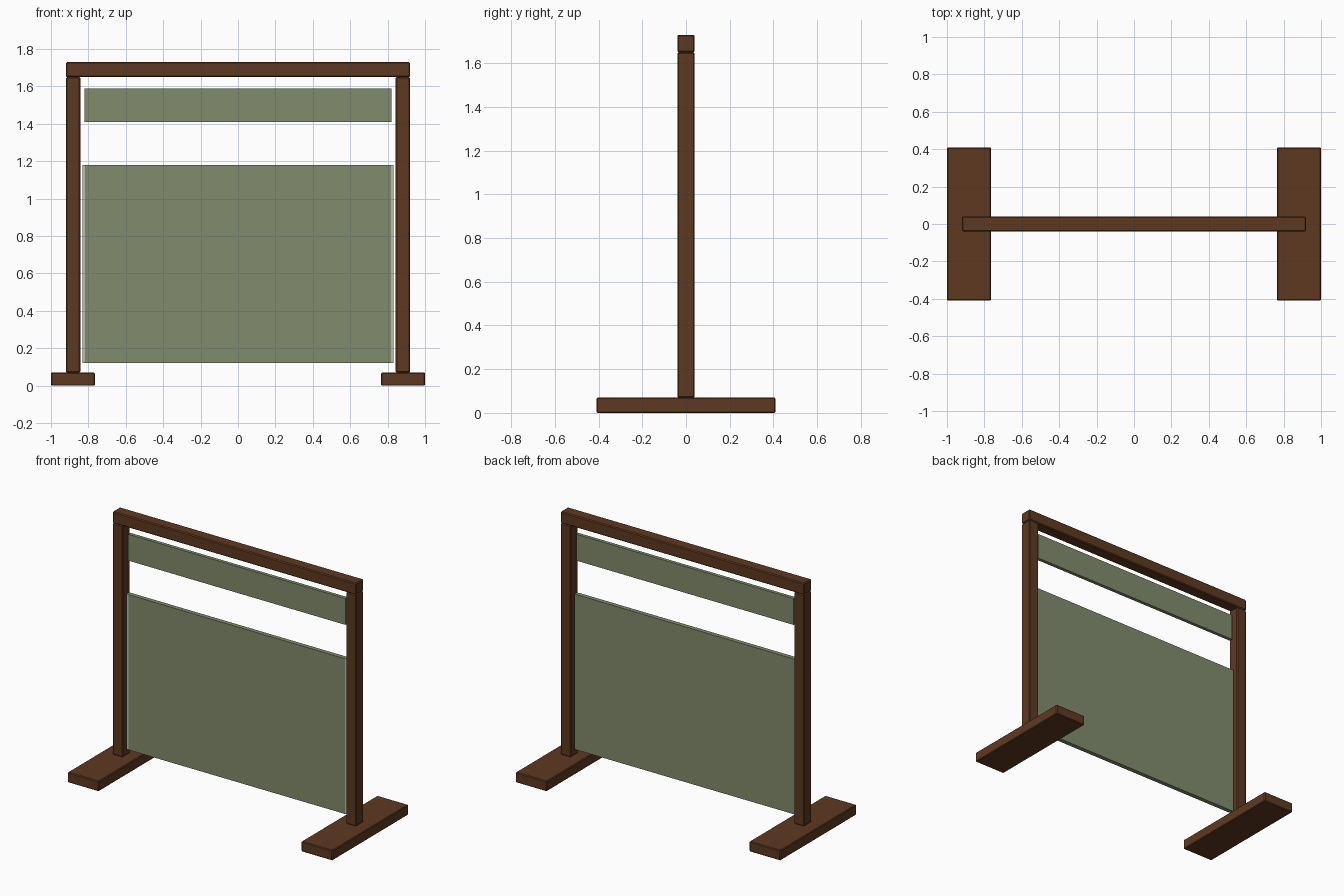
import bpy

default = bpy.data.objects.get("Cube")
if default:
    bpy.data.objects.remove(default, do_unlink=True)


def material(name, rgb):
    linear = [((c / 255 + 0.055) / 1.055) ** 2.4 for c in rgb] + [1.0]
    mat = bpy.data.materials.new(name)
    mat.use_nodes = True
    mat.diffuse_color = linear
    mat.node_tree.nodes["Principled BSDF"].inputs["Base Color"].default_value = linear
    return mat


wood = material("brown wood", (94, 57, 33))
fabric = material("sage green", (130, 139, 109))
trim = material("pale trim", (186, 190, 174))


def box(name, x, y, z, mat, bevel=0.0):
    """Box spanning the given (low, high) ranges."""
    spans = (x, y, z)
    bpy.ops.mesh.primitive_cube_add(size=1, location=[(a + b) / 2 for a, b in spans])
    obj = bpy.context.object
    obj.name = name
    obj.scale = [b - a for a, b in spans]
    bpy.ops.object.transform_apply(location=False, rotation=False, scale=True)
    obj.data.materials.append(mat)
    if bevel:
        mod = obj.modifiers.new("soft edges", 'BEVEL')
        mod.width = bevel
        mod.segments = 1
    return obj


# Feet, posts and edge strips, one set per side
for side, s in (("left", 1), ("right", -1)):
    def span(a, b):
        return tuple(sorted((s * a, s * b)))
    box(f"{side}_foot", span(0.765, 1.0), (-0.41, 0.41), (0, 0.07), wood, 0.005)
    box(f"{side}_post", span(0.843, 0.92), (-0.04, 0.04), (0.07, 1.65), wood, 0.006)
    box(f"{side}_edge_strip", span(0.818, 0.832), (-0.012, -0.006), (0.12, 1.18), trim)

# Top beam
box("top_beam", (-0.92, 0.92), (-0.04, 0.04), (1.65, 1.73), wood, 0.006)

# Upper and lower panels
box("upper_panel", (-0.822, 0.82), (-0.012, 0.012), (1.41, 1.59), fabric)
box("lower_panel_front", (-0.818, 0.818), (-0.015, 0.0), (0.12, 1.18), fabric)
box("lower_panel_back", (-0.832, 0.832), (-0.006, 0.015), (0.12, 1.18), fabric)
